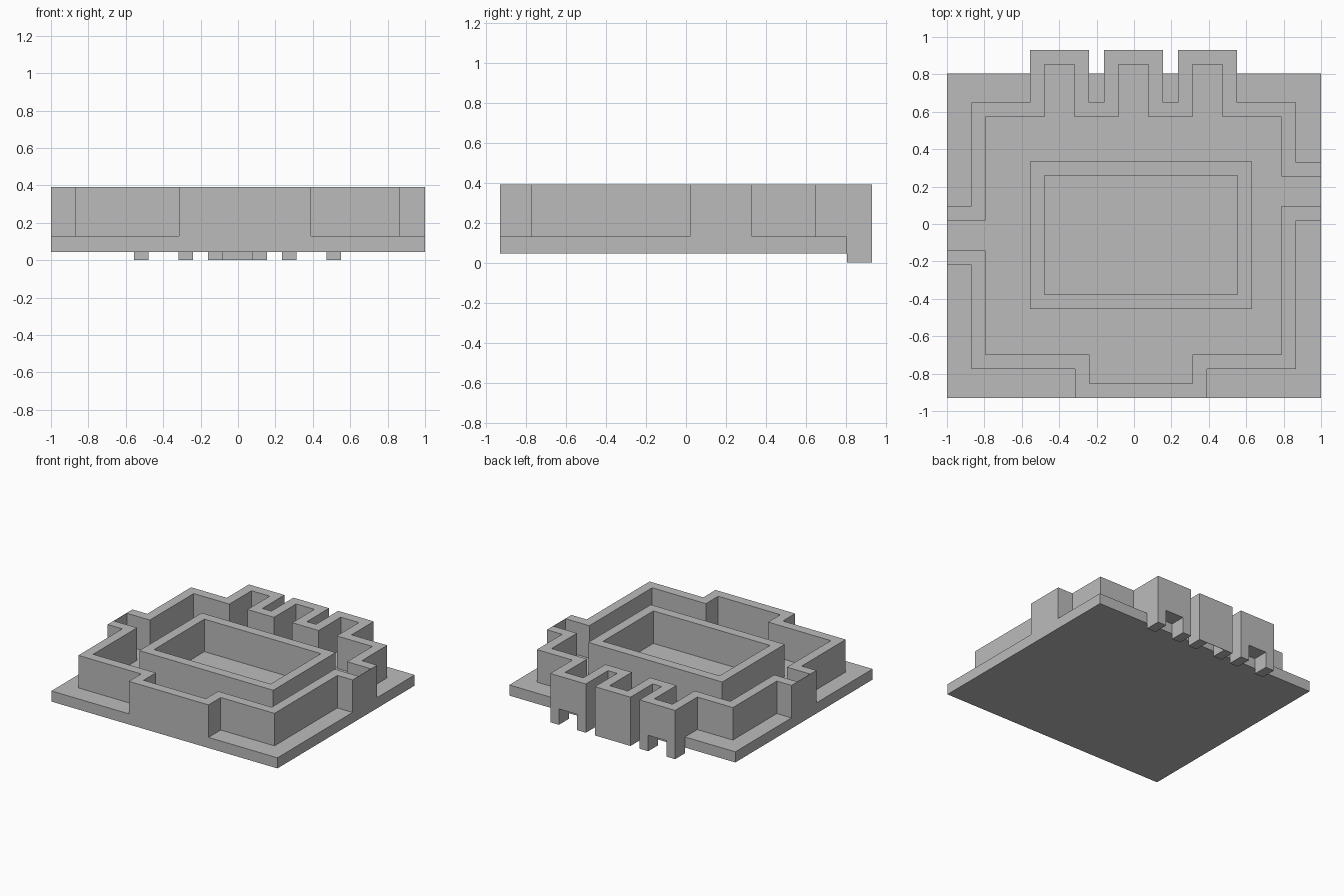
import bpy
import bmesh
from mathutils import Vector

cube = bpy.data.objects.get("Cube")
if cube:
    bpy.data.objects.remove(cube, do_unlink=True)

# Main levels and thicknesses
FOOT, PLATE_LOW, PLATE_TOP, WALL_TOP = 0, 0.045, 0.13, 0.39
WALL, SHEET = 0.077, 0.003
PLATE_BACK, BACK, FRONT, SIDE = 0.805, 0.93, -0.93, 1

grey = bpy.data.materials.new("plain grey")
grey.use_nodes = True
grey.diffuse_color = (0.5, 0.5, 0.5, 1)
grey.node_tree.nodes["Principled BSDF"].inputs["Base Color"].default_value = grey.diffuse_color


def finish(name, bm):
    bmesh.ops.recalc_face_normals(bm, faces=bm.faces)
    mesh = bpy.data.meshes.new(name)
    bm.to_mesh(mesh)
    bm.free()
    mesh.materials.append(grey)
    obj = bpy.data.objects.new(name, mesh)
    bpy.context.collection.objects.link(obj)
    return obj


def box(name, xs, ys, zs):
    bm = bmesh.new()
    bmesh.ops.create_cube(bm, size=1)
    for v in bm.verts:
        v.co = [lim[int(c > 0)] for lim, c in zip((xs, ys, zs), v.co)]
    return finish(name, bm)


def ring_wall(name, outer, inner, low, high):
    """Upright wall between two matching closed outlines."""
    bm = bmesh.new()
    loops = [[bm.verts.new((x, y, z)) for x, y in path]
             for path, z in ((outer, low), (outer, high), (inner, high), (inner, low))]
    count = len(outer)
    for a, b in zip(loops, loops[1:] + loops[:1]):
        for i in range(count):
            j = (i + 1) % count
            bm.faces.new((a[i], a[j], b[j], b[i]))
    return finish(name, bm)


def inset(path, thickness):
    """Inset a counter-clockwise right-angled outline, edge by edge."""
    result = []
    for i, p in enumerate(path):
        move = Vector((0, 0))
        for a, b in ((path[i - 1], p), (p, path[(i + 1) % len(path)])):
            d = (b - a).normalized()
            move += Vector((-d.y, d.x)) * thickness(a, b)
        result.append(p + move)
    return result


def side_path(axis, level, reach, start, tabs):
    """One side of the enclosure, with square bays reaching outward."""
    points = [(start, level)]
    for a, b in tabs:
        points += [(a, level), (a, reach), (b, reach), (b, level)]
    return [Vector(p if axis == "x" else p[::-1]) for p in points]


def bay_thickness(a, b):
    at_side = a.x == b.x and abs(a.x) == SIDE
    at_back = a.y == b.y == BACK
    return SHEET if at_side or at_back else WALL


# Base plate
box("base_plate", (-SIDE, SIDE), (FRONT, PLATE_BACK), (PLATE_LOW, PLATE_TOP))

# Outer enclosure with bays on every side
back_bays = [(0.55, 0.235), (0.155, -0.16), (-0.24, -0.555)]
left, right, low, high = -0.87, 0.865, -0.775, 0.65
outline = (side_path("x", low, FRONT, left, [(-0.315, 0.39)])
           + side_path("y", right, SIDE, low, [(0.02, 0.33)])
           + side_path("x", high, BACK, right, back_bays)
           + side_path("y", left, -SIDE, high, [(0.095, -0.22)]))
ring_wall("outer_wall", outline, inset(outline, bay_thickness), PLATE_TOP, WALL_TOP)

# Inner basin
basin = [Vector(p) for p in ((-0.555, -0.455), (0.63, -0.455), (0.63, 0.335), (-0.555, 0.335))]
ring_wall("basin_wall", basin, inset(basin, lambda a, b: WALL), PLATE_TOP, WALL_TOP)

# Bay floors and legs hanging behind the plate
depth = (PLATE_BACK, BACK)
for name, (b, a) in zip(("left", "middle", "right"), back_bays):
    box(name + "_bay_floor", (a + WALL, b - WALL), depth, (PLATE_TOP - SHEET, PLATE_TOP))
    box(name + "_bay_leg_inner", (a, a + WALL), depth, (FOOT, PLATE_TOP))
    box(name + "_bay_leg_outer", (b - WALL, b), depth, (FOOT, PLATE_TOP))

# Closed lower panel on the middle bay
b, a = back_bays[1]
box("middle_bay_panel", (a + WALL, b - WALL), (BACK - SHEET, BACK), (FOOT, PLATE_TOP - SHEET))
